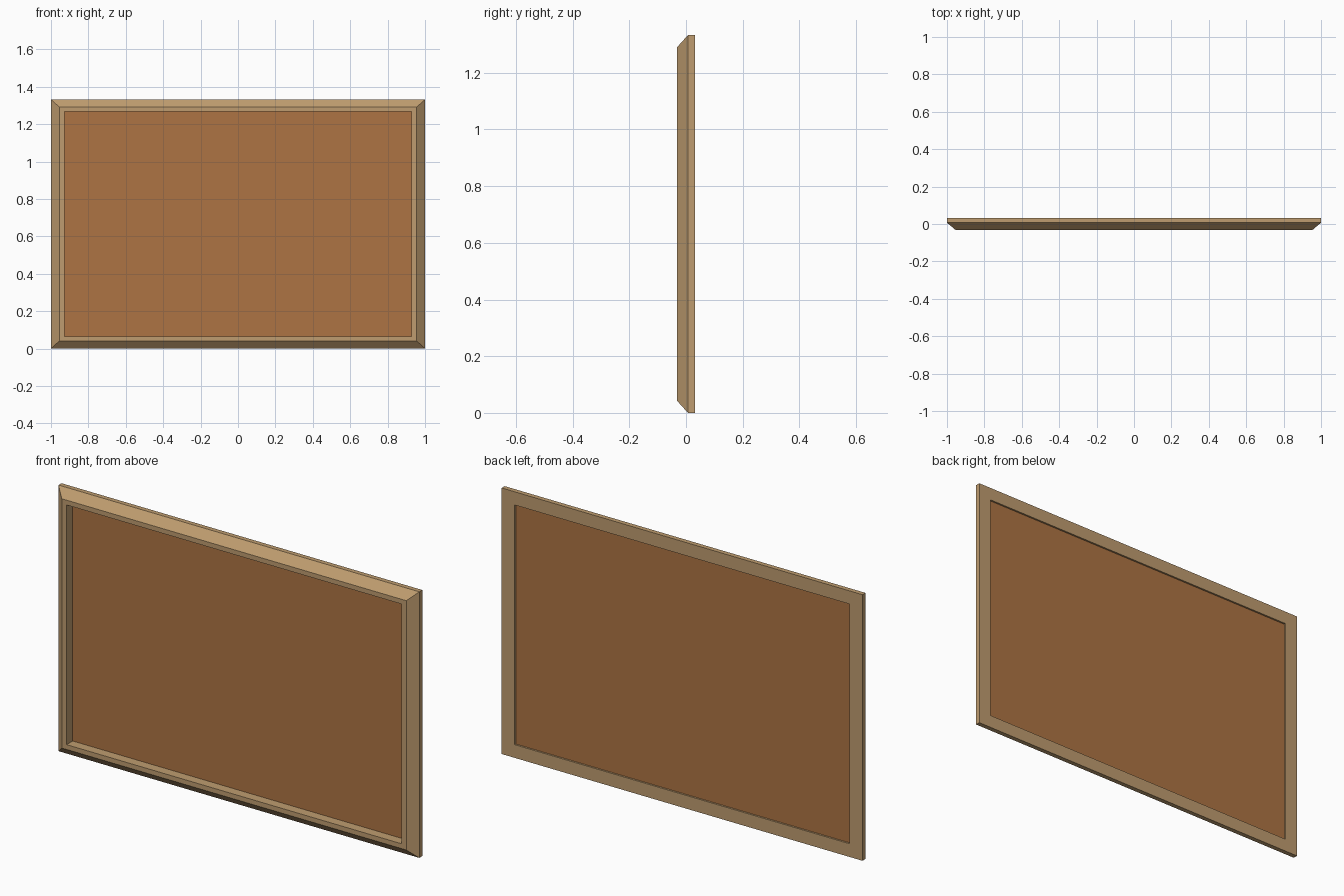
import bpy, bmesh

if "Cube" in bpy.data.objects:
    bpy.data.objects.remove(bpy.data.objects["Cube"])

H = 1.333          # overall height
CZ = H / 2


def material(name, color):
    m = bpy.data.materials.new(name)
    m.diffuse_color = (*color, 1)
    m.use_nodes = True
    m.node_tree.nodes["Principled BSDF"].inputs["Base Color"].default_value = m.diffuse_color
    return m


def make_object(name, bm, mat):
    bmesh.ops.recalc_face_normals(bm, faces=bm.faces)
    me = bpy.data.meshes.new(name)
    bm.to_mesh(me)
    bm.free()
    me.materials.append(mat)
    ob = bpy.data.objects.new(name, me)
    bpy.context.collection.objects.link(ob)
    return ob


# Mitred frame: moulding profile (x inset, z inset, y) swept round the rectangle
profile = [(0, 0, 0.031), (0, 0, 0.007), (0.045, 0.042, -0.031),
           (0.072, 0.066, -0.031), (0.072, 0.066, 0.031)]
bm = bmesh.new()
corners = [[bm.verts.new((sx * (1 - ix), y, CZ + sz * (CZ - iz))) for ix, iz, y in profile]
           for sx, sz in ((-1, -1), (1, -1), (1, 1), (-1, 1))]
n = len(profile)
for c in range(4):
    a, b = corners[c], corners[(c + 1) % 4]
    for i in range(n):
        j = (i + 1) % n
        bm.faces.new((a[i], b[i], b[j], a[j]))
make_object("frame", bm, material("light_wood", (0.52, 0.335, 0.16)))

# Cork panel set into the opening, slightly recessed from the back
bm = bmesh.new()
bmesh.ops.create_cube(bm, size=1)
for v in bm.verts:
    v.co.x *= 1.858
    v.co.y *= 0.005
    v.co.z *= H - 0.130
panel = make_object("cork_panel", bm, material("cork", (0.42, 0.175, 0.056)))
panel.location = (0, 0.0195, CZ)
